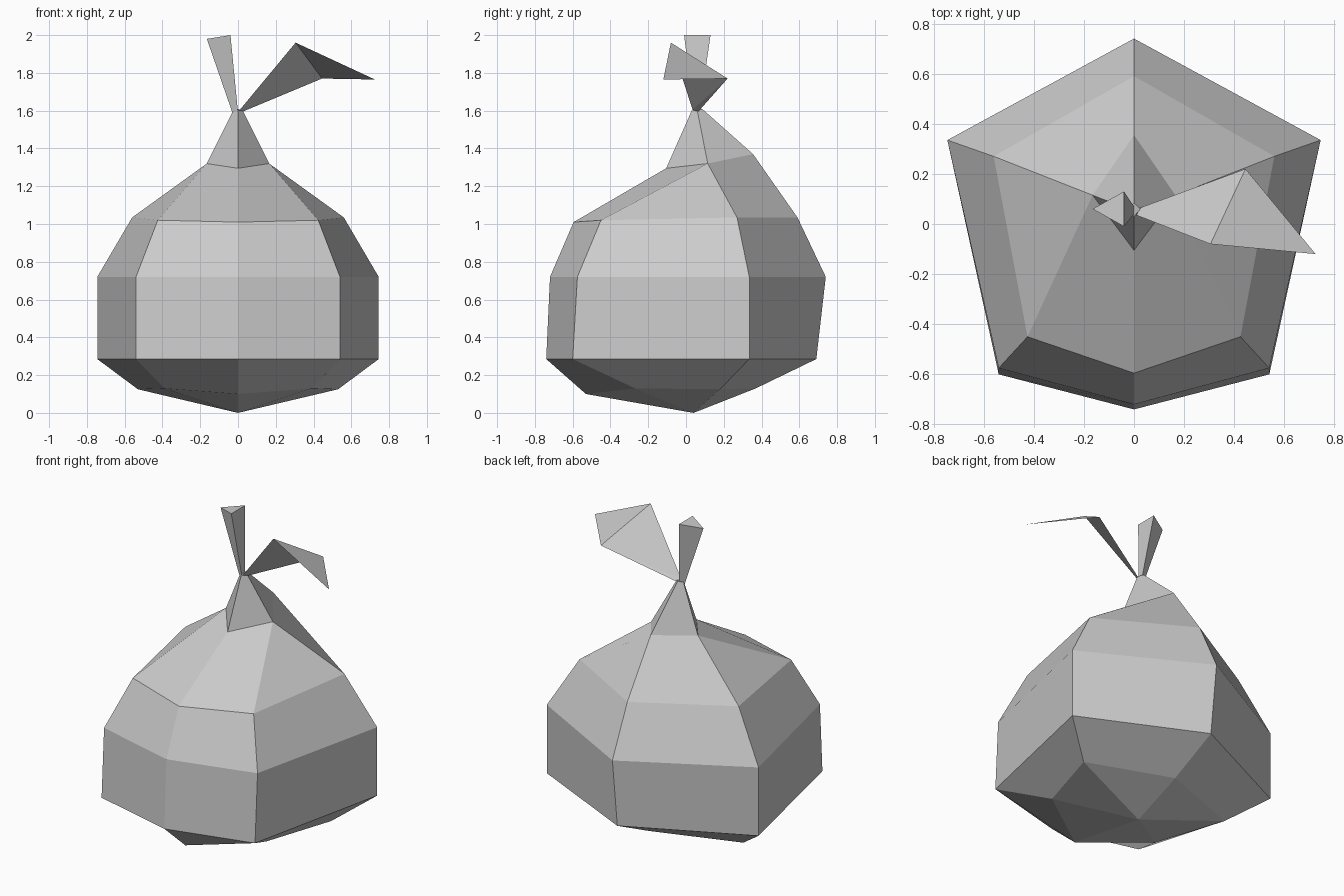
import bpy
import bmesh

if "Cube" in bpy.data.objects:
    bpy.data.objects.remove(bpy.data.objects["Cube"])

grey = bpy.data.materials.new("plain grey")
grey.diffuse_color = (0.6, 0.6, 0.6, 1.0)
grey.use_nodes = True
grey.node_tree.nodes["Principled BSDF"].inputs["Base Color"].default_value = grey.diffuse_color


def finish(name, bm):
    bmesh.ops.remove_doubles(bm, verts=bm.verts, dist=0.0005)
    bmesh.ops.recalc_face_normals(bm, faces=bm.faces)
    mesh = bpy.data.meshes.new(name)
    bm.to_mesh(mesh)
    bm.free()
    mesh.materials.append(grey)
    obj = bpy.data.objects.new(name, mesh)
    bpy.context.collection.objects.link(obj)
    return obj


def loft(name, rings):
    """Skin closed rings of equal length; rings may hold repeated points."""
    bm = bmesh.new()
    loops = [[bm.verts.new(p) for p in ring] for ring in rings]
    for lower, upper in zip(loops, loops[1:]):
        n = len(lower)
        for i in range(n):
            j = (i + 1) % n
            bm.faces.new((lower[i], lower[j], upper[j], upper[i]))
    bm.faces.new(loops[0][::-1])
    bm.faces.new(loops[-1])
    return finish(name, bm)


def six_ring(front, front_side, back_side, back):
    """Mirror two side points to make a six-sided ring."""
    fy, fz = front
    by, bz = back
    flip = [(-x, y, z) for x, y, z in (back_side, front_side)]
    return [(0, fy, fz), front_side, back_side, (0, by, bz)] + flip


# Fruit body: six sides, narrowing to a four-sided neck
neck, tip = (0.165, 0.115, 1.32), (0.025, 0.06, 1.60)
body = loft("fruit_body", [
    six_ring((-0.53, 0.10), (0.39, -0.27, 0.13), (0.53, 0.18, 0.125), (0.37, 0.13)),
    six_ring((-0.74, 0.285), (0.54, -0.60, 0.285), (0.745, 0.335, 0.285), (0.69, 0.285)),
    six_ring((-0.72, 0.72), (0.54, -0.575, 0.72), (0.745, 0.335, 0.72), (0.74, 0.72)),
    six_ring((-0.595, 1.01), (0.425, -0.45, 1.02), (0.56, 0.27, 1.035), (0.59, 1.035)),
    six_ring((-0.105, 1.295), neck, neck, (0.355, 1.37)),
    six_ring((0.03, 1.60), tip, tip, (0.085, 1.61)),
])

# Bottom cap drawn down to a point on the ground
bm = bmesh.new()
bm.from_mesh(body.data)
base = min(bm.faces, key=lambda f: f.calc_center_median().z)
for v in bmesh.ops.poke(bm, faces=[base])["verts"]:
    v.co = (0, 0.04, 0)
bm.to_mesh(body.data)
bm.free()

# Stem: three-sided, widening upwards
loft("stem", [
    [(-0.03, 0.055, 1.59), (0.0, 0.04, 1.59), (0.0, 0.07, 1.59)],
    [(-0.165, 0.06, 1.98), (-0.04, -0.01, 2.0), (-0.04, 0.13, 2.0)],
])

# Leaf: thin folded sheet
bm = bmesh.new()
base_a, base_b, ridge, edge, point = [bm.verts.new(p) for p in (
    (0.01, 0.035, 1.605), (0.025, 0.065, 1.595), (0.305, -0.08, 1.96),
    (0.445, 0.22, 1.77), (0.725, -0.12, 1.765))]
bm.faces.new((base_a, base_b, edge))
bm.faces.new((base_a, edge, ridge))
bm.faces.new((ridge, edge, point))
leaf = finish("leaf", bm)
if leaf.data.polygons[1].normal.z < 0:
    leaf.data.flip_normals()
